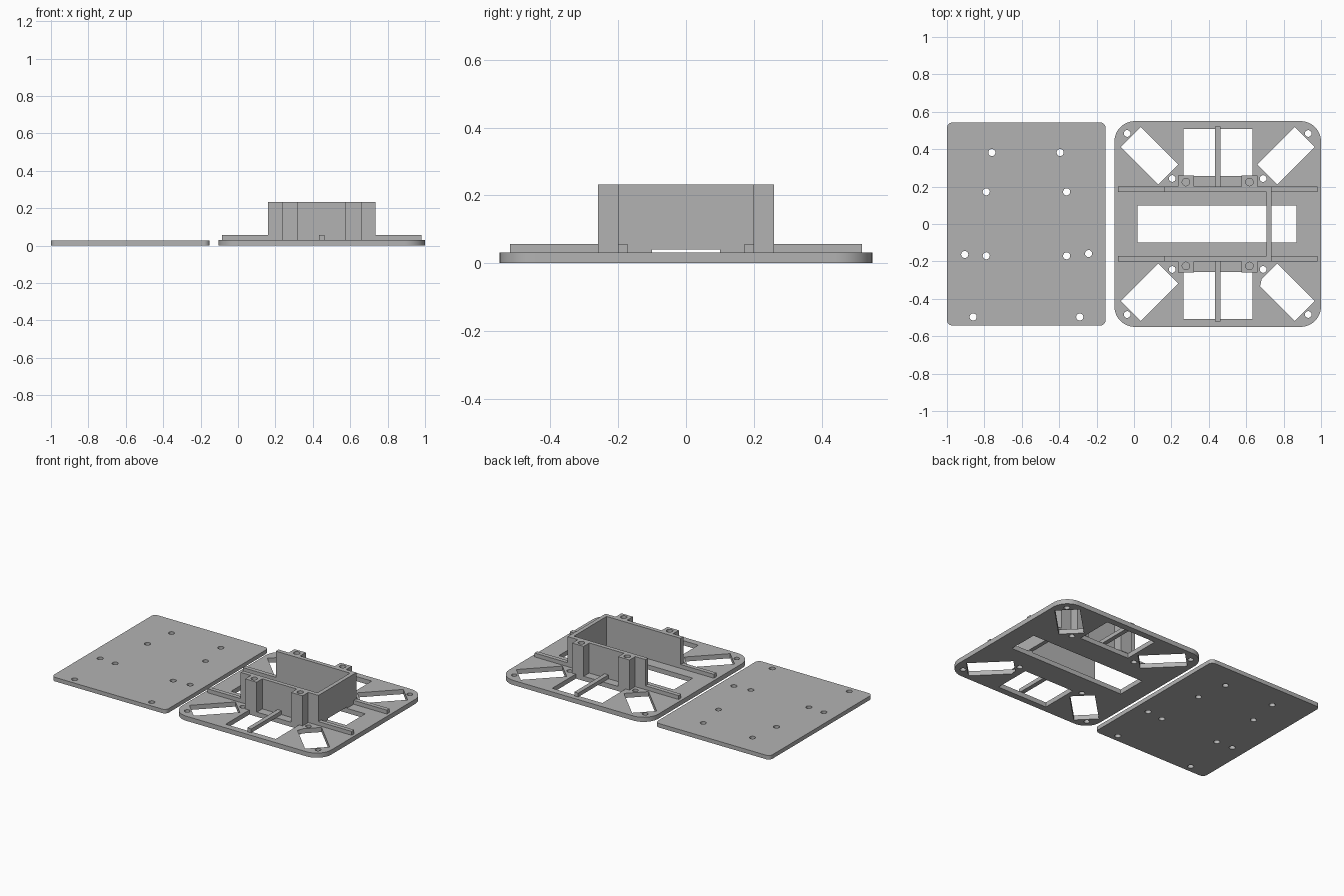
import bpy, bmesh, math

if "Cube" in bpy.data.objects:
    bpy.data.objects.remove(bpy.data.objects["Cube"])

grey = bpy.data.materials.new("matte grey")
grey.diffuse_color = (0.45, 0.45, 0.45, 1)
grey.use_nodes = True
grey.node_tree.nodes["Principled BSDF"].inputs["Base Color"].default_value = grey.diffuse_color
CX = 0.4475                     # centre line of the chassis
T = 0.031                       # chassis thickness


def circle(x, y, r, n=24):
    return [(x + r * math.cos(2 * math.pi * i / n), y + r * math.sin(2 * math.pi * i / n)) for i in range(n)]


def rect(x0, x1, y0, y1):
    return [(x0, y0), (x1, y0), (x1, y1), (x0, y1)]


def rounded(x0, x1, y0, y1, r, n=12):
    pts = []
    corners = [(x1 - r, y1 - r), (x0 + r, y1 - r), (x0 + r, y0 + r), (x1 - r, y0 + r)]
    for k, (cx, cy) in enumerate(corners):
        for i in range(n + 1):
            a = math.pi / 2 * (k + i / n)
            pts.append((cx + r * math.cos(a), cy + r * math.sin(a)))
    return pts


def turned(cx, cy, length, width, angle):
    c, s = math.cos(angle), math.sin(angle)
    return [(cx + x * c - y * s, cy + x * s + y * c)
            for x, y in rect(-length / 2, length / 2, -width / 2, width / 2)]


def prism(name, loops, z0, z1):
    """Extrude an outline (first loop) with holes (other loops)."""
    cu = bpy.data.curves.new(name, 'CURVE')
    cu.dimensions = '2D'
    cu.fill_mode = 'BOTH'
    cu.extrude = (z1 - z0) / 2
    for loop in loops:
        sp = cu.splines.new('POLY')
        sp.points.add(len(loop) - 1)
        for p, (x, y) in zip(sp.points, loop):
            p.co = (x, y, 0, 1)
        sp.use_cyclic_u = True
    ob = bpy.data.objects.new(name, cu)
    bpy.context.collection.objects.link(ob)
    bpy.ops.object.select_all(action='DESELECT')
    ob.select_set(True)
    bpy.context.view_layer.objects.active = ob
    bpy.ops.object.convert(target='MESH')
    ob = bpy.context.view_layer.objects.active
    ob.name = name
    bm = bmesh.new()
    bm.from_mesh(ob.data)
    bmesh.ops.remove_doubles(bm, verts=bm.verts, dist=1e-5)
    bmesh.ops.translate(bm, verts=bm.verts, vec=(0, 0, (z0 + z1) / 2))
    bmesh.ops.recalc_face_normals(bm, faces=bm.faces)
    bm.to_mesh(ob.data)
    bm.free()
    ob.data.materials.clear()
    ob.data.materials.append(grey)
    bpy.ops.object.shade_smooth_by_angle(angle=math.radians(30))
    return ob


def box(name, x0, x1, y0, y1, z0, z1):
    y0, y1 = sorted((y0, y1))
    return prism(name, [rect(x0, x1, y0, y1)], z0, z1)


# Flat cover plate with screw holes
holes = [(-.76, .382), (-.395, .382), (-.79, .172), (-.36, .172), (-.905, -.163),
         (-.79, -.17), (-.36, -.17), (-.243, -.158), (-.86, -.497), (-.29, -.497)]
prism("cover_plate", [rounded(-1, -.152, -.543, .543, .03)] + [circle(x, y, .019) for x, y in holes], 0, .027)

# Chassis plate: centre slot, side windows, diagonal slots, screw holes
loops = [rounded(-.105, 1, -.55, .55, .11), rect(.02, .87, -.1, .1)]
for sy in (1, -1):
    loops.append(rect(.264, .634, *sorted((sy * .257, sy * .507))))
    for sx in (1, -1):
        loops.append(turned(CX + sx * .365, sy * .365, .283, .151, sx * sy * math.pi / 4))
        loops.append(circle(CX + sx * .484, sy * .484, .018))
        loops.append(circle(CX + sx * .243, sy * .243, .018))
prism("chassis_plate", loops, 0, T)

# Mirrored ribs, side walls and screw posts
for sy, side in ((1, "back"), (-1, "front")):
    box(side + "_long_rib", -.085, .98, sy * .172, sy * .2, T, .057)
    box(side + "_cross_rib", .433, .462, sy * .2, sy * .52, T, .057)
    box(side + "_wall", .16, .735, sy * .172, sy * .2, .057, .232)
    for sx in (1, -1):
        px = CX + sx * .17
        y0, y1 = sorted((sy * .2, sy * .26))
        box(side + "_post_base", px - .042, px + .042, y0, y1, T, .132)
        prism(side + "_post_top", [rect(px - .042, px + .042, y0, y1), circle(px, sy * .224, .02)], .132, .232)
    box(side + "_end_wall_foot", .708, .735, sy * .1, sy * .172, T, .04)

# End wall bridging the centre slot
box("end_wall", .708, .735, -.172, .172, .04, .232)
